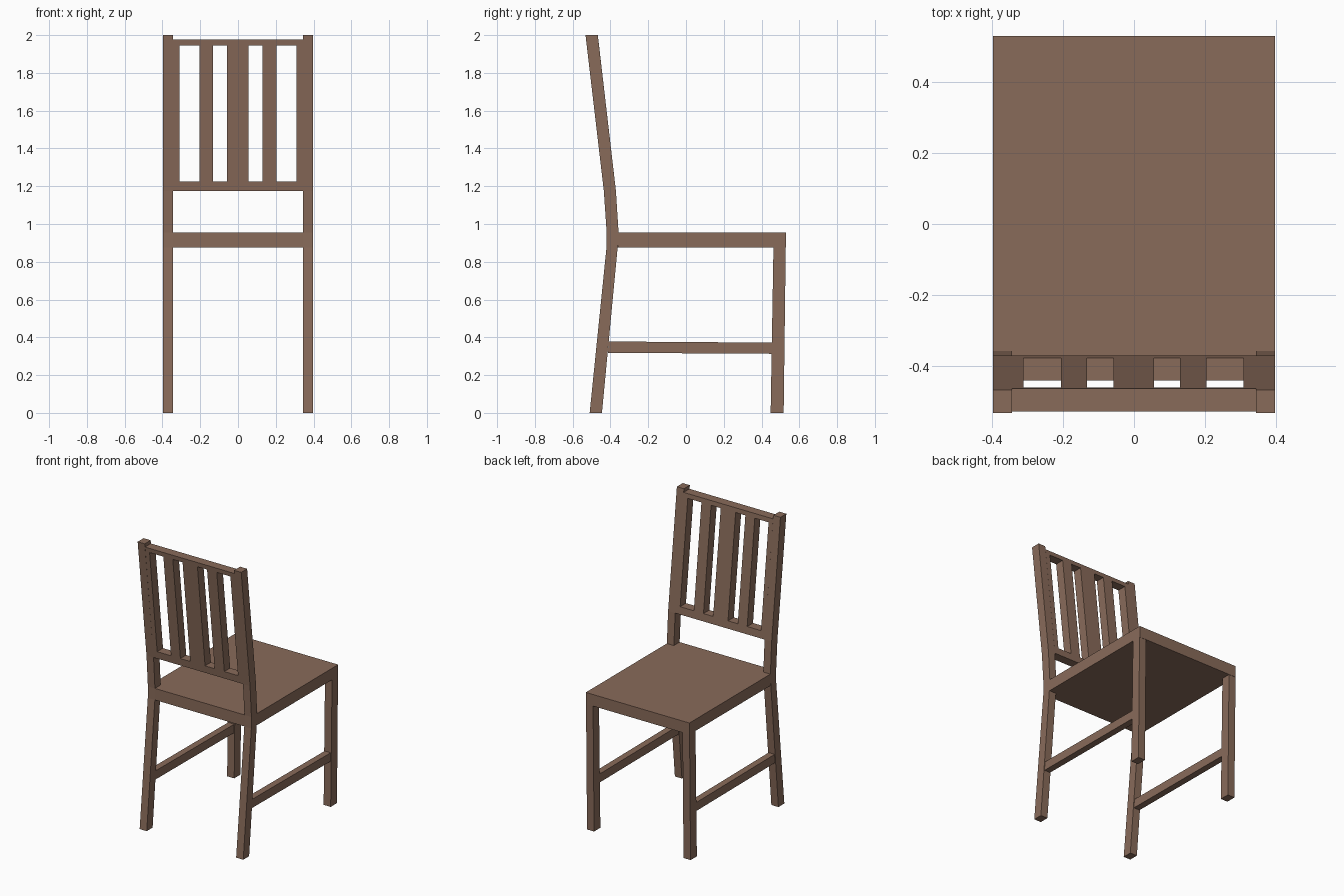
import bpy, bmesh

if "Cube" in bpy.data.objects:
    bpy.data.objects.remove(bpy.data.objects["Cube"])

wood = bpy.data.materials.new("brown wood")
wood.diffuse_color = (0.25, 0.147, 0.102, 1)
wood.use_nodes = True
wood.node_tree.nodes["Principled BSDF"].inputs["Base Color"].default_value = wood.diffuse_color


def extrude(name, verts, offset):
    """Solid made by sweeping a flat polygon along an offset."""
    bm = bmesh.new()
    face = bm.faces.new([bm.verts.new(v) for v in verts])
    new = bmesh.ops.extrude_face_region(bm, geom=[face])["geom"]
    bmesh.ops.translate(bm, vec=offset,
                        verts=[g for g in new if isinstance(g, bmesh.types.BMVert)])
    bmesh.ops.recalc_face_normals(bm, faces=bm.faces)
    me = bpy.data.meshes.new(name)
    bm.to_mesh(me)
    bm.free()
    me.materials.append(wood)
    ob = bpy.data.objects.new(name, me)
    bpy.context.collection.objects.link(ob)
    return ob


def side_profile(name, yz, x0, x1):
    return extrude(name, [(x0, y, z) for y, z in yz], (x1 - x0, 0, 0))


IN, OUT = 0.343, 0.397      # inner and outer x of the legs

# legs, posts and stretchers, one set per side
post = [(-0.51, 0), (-0.445, 0), (-0.362, 0.875), (-0.357, 0.955), (-0.371, 1.175),
        (-0.467, 2), (-0.532, 2), (-0.435, 1.175), (-0.42, 0.955), (-0.421, 0.875)]
leg = [(0.448, 0), (0.517, 0), (0.528, 0.875), (0.463, 0.875)]
stretcher = [(-0.414, 0.318), (0.454, 0.313), (0.454, 0.372), (-0.409, 0.378)]
for side, s in (("left", -1), ("right", 1)):
    side_profile("back_post_" + side, post, s * IN, s * OUT)
    side_profile("leg_" + side, leg, s * IN, s * OUT)
    side_profile("stretcher_" + side, stretcher, s * 0.347, s * 0.393)

# seat slab, notched around the posts
seat = [(-IN, -0.42), (IN, -0.42), (IN, -0.36), (OUT, -0.36), (OUT, 0.53),
        (-OUT, 0.53), (-OUT, -0.36), (-IN, -0.36)]
extrude("seat", [(x, y, 0.875) for x, y in seat], (0, 0, 0.08))


# backrest parts lean with the posts
def back_part(name, x0, x1, z0, z1):
    def lean(z):
        return -0.116 * (z - 1.175)
    side_profile(name, [(-0.435 + lean(z0), z0), (-0.371 + lean(z0), z0),
                        (-0.371 + lean(z1), z1), (-0.435 + lean(z1), z1)], x0, x1)


back_part("lower_back_rail", -IN, IN, 1.175, 1.226)
back_part("top_back_rail", -IN, IN, 1.945, 1.976)
for i, (x0, x1) in enumerate([(-IN, -0.311), (-0.205, -0.133), (-0.058, 0.056),
                              (0.13, 0.204), (0.309, IN)]):
    back_part("back_slat_%d" % (i + 1), x0, x1, 1.226, 1.945)
